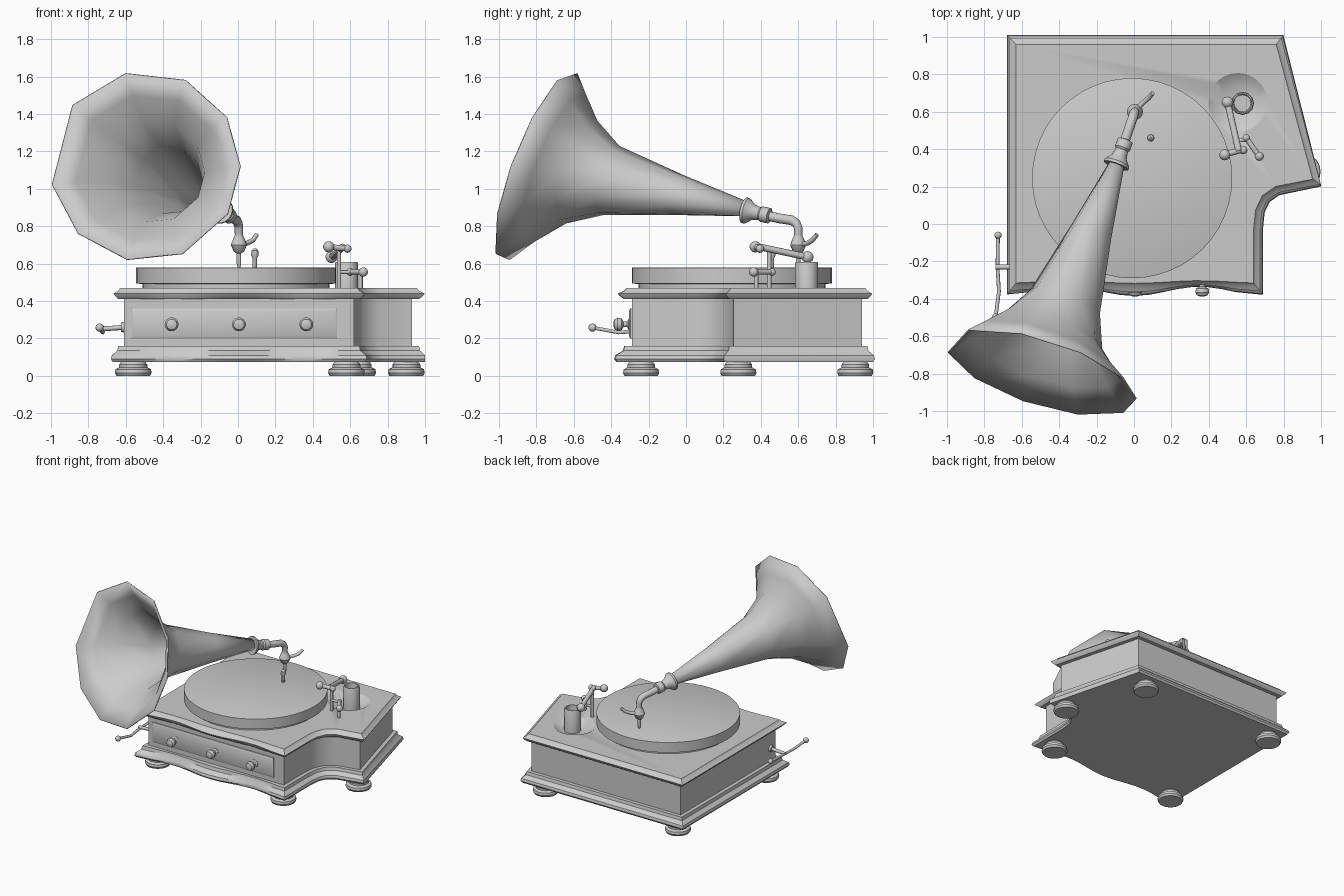
import bpy, bmesh, math
from mathutils import Vector as V


def loft(name, rings, caps=True, smooth=35):
    """Skin a list of equal-length closed rings."""
    bm = bmesh.new()
    rows = [[bm.verts.new(p) for p in ring] for ring in rings]
    n = len(rows[0])
    for a, b in zip(rows, rows[1:]):
        for i in range(n):
            j = (i + 1) % n
            bm.faces.new((a[i], a[j], b[j], b[i]))
    if caps:
        bm.faces.new(rows[0][::-1])
        bm.faces.new(rows[-1])
    bmesh.ops.recalc_face_normals(bm, faces=bm.faces)
    me = bpy.data.meshes.new(name)
    bm.to_mesh(me)
    bm.free()
    ob = bpy.data.objects.new(name, me)
    bpy.context.collection.objects.link(ob)
    bpy.ops.object.select_all(action='DESELECT')
    ob.select_set(True)
    bpy.context.view_layer.objects.active = ob
    bpy.ops.object.shade_smooth_by_angle(angle=math.radians(smooth))
    return ob


def circle(c, r, q, n):
    return [V(c) + q @ V((r * math.cos(t), r * math.sin(t), 0))
            for t in (2 * math.pi * i / n for i in range(n))]


def lathe(name, base, axis, profile, n=20, caps=True):
    """Revolve (radius, height) pairs around an axis."""
    axis = V(axis).normalized()
    q = V((0, 0, 1)).rotation_difference(axis)
    return loft(name, [circle(V(base) + axis * h, r, q, n) for r, h in profile], caps)


def tube(name, pts, r, n=10):
    """Sweep a circle along a path; r is one radius or a list."""
    pts = [V(p) for p in pts]
    rs = r if isinstance(r, list) else [r] * len(pts)
    prev, q, rings = V((0, 0, 1)), V((0, 0, 1)).rotation_difference(V((0, 0, 1))), []
    for i, p in enumerate(pts):
        t = (pts[min(i + 1, len(pts) - 1)] - pts[max(i - 1, 0)]).normalized()
        q = prev.rotation_difference(t) @ q
        prev = t
        rings.append(circle(p, rs[i], q, n))
    return loft(name, rings, smooth=60)


def ball(name, c, r, n=12):
    prof = [(r * math.sin(t), -r * math.cos(t)) for t in (0.15 + 2.84 * i / 7 for i in range(8))]
    return lathe(name, c, (0, 0, 1), prof, n)


# Cabinet outline: wavy front, concave right corner, slanted right side
FRONT = 17
outline = [V((-0.61 + 1.23 * i / (FRONT - 1), -0.29)) for i in range(FRONT)]
outline += [V(p) for p in ((0.62, -0.02), (0.63, 0.08), (0.67, 0.165), (0.75, 0.22),
                           (0.93, 0.255), (0.745, 0.94), (-0.61, 0.94))]


def ring(off, z):
    out, n = [], len(outline)
    for i, p in enumerate(outline):
        a, b = (p - outline[i - 1]).normalized(), (outline[(i + 1) % n] - p).normalized()
        na, nb = V((a.y, -a.x)), V((b.y, -b.x))
        o = p + (na + nb) * off / (1 + na.dot(nb))
        if i < FRONT:
            o.y -= 0.35 * off * math.cos(math.pi * p.x / 0.35)
        out.append(V((min(o.x, 1.0), o.y, z)))
    return out


def prism(name, steps):
    return loft(name, [ring(o, z) for o, z in steps])


# Cabinet
prism("base_moulding", [(0.06, 0.075), (0.07, 0.09), (0.065, 0.11), (0.035, 0.135), (0.03, 0.16), (0, 0.16)])
prism("cabinet_body", [(0, 0.15), (0, 0.42)])
lid = prism("top_plate", [(0, 0.41), (0.03, 0.41), (0.05, 0.43), (0.055, 0.44), (0.03, 0.455), (0.02, 0.47)])

# Round dish sunk into the lid
cutter = lathe("dish_cutter", (0.555, 0.65, 0), (0, 0, 1), [(0.09, 0.425), (0.165, 0.475), (0.165, 0.5)], 28)
cutter.hide_render = True
cutter.hide_viewport = True
cut = lid.modifiers.new("dish", 'BOOLEAN')
cut.object = cutter
cut.operation = 'DIFFERENCE'

# Needle cup
lathe("needle_cup", (0.58, 0.645, 0), (0, 0, 1),
      [(0.062, 0.42), (0.062, 0.60), (0.057, 0.61), (0.05, 0.61), (0.045, 0.48)], 12)

# Feet
for k, (x, y) in enumerate(((-0.56, -0.24), (0.58, -0.24), (0.9, 0.28), (-0.56, 0.905), (0.64, 0.905))):
    lathe(f"foot_{k}", (x, y, 0), (0, 0, 1),
          [(0.09, 0), (0.098, 0.015), (0.095, 0.035), (0.075, 0.045), (0.075, 0.06), (0.06, 0.08)], 18)

# Drawer front with three knobs
loft("drawer_front", [[(-0.02 + sx * (0.55 - d), y, 0.28 + sz * (0.08 - d))
                       for sx, sz in ((-1, -1), (1, -1), (1, 1), (-1, 1))]
                      for d, y in ((0, -0.27), (0, -0.298), (0.012, -0.305))])
for k, x in enumerate((-0.355, 0.005, 0.365)):
    lathe(f"drawer_knob_{k}", (x, -0.29, 0.275), (0, -1, 0),
          [(0.03, 0), (0.03, 0.018), (0.015, 0.025), (0.015, 0.045), (0.034, 0.055),
           (0.037, 0.075), (0.028, 0.092), (0.01, 0.098)], 14)

# Turntable
lathe("turntable", (-0.01, 0.245, 0), (0, 0, 1),
      [(0.50, 0.465), (0.50, 0.49), (0.535, 0.495), (0.535, 0.578), (0.53, 0.58)], 48)
lathe("turntable_pin", (0.09, 0.46, 0), (0, 0, 1),
      [(0.012, 0.57), (0.012, 0.63), (0.02, 0.645), (0.018, 0.67), (0.006, 0.682)], 10)

# Winding crank
tube("crank_shaft", [(-0.6, -0.23, 0.26), (-0.74, -0.23, 0.25)], 0.013)
lathe("crank_collar", (-0.6, -0.23, 0.26), (-1, 0, 0), [(0.03, 0), (0.025, 0.025)], 14)
tube("crank_arm", [(-0.727, -0.06, 0.25), (-0.73, -0.23, 0.243), (-0.722, -0.36, 0.232), (-0.74, -0.5, 0.258)], 0.01)
ball("crank_counterweight", (-0.727, -0.06, 0.25), 0.02)
ball("crank_handle", (-0.74, -0.5, 0.258), 0.022)

# Sound box, needle and side lever
lathe("sound_box", (0.005, 0.6, 0), (0, 0, 1),
      [(0.006, 0.575), (0.012, 0.60), (0.012, 0.655), (0.028, 0.665), (0.043, 0.70),
       (0.03, 0.735), (0.022, 0.75), (0.022, 0.76)], 16)
tube("sound_box_lever", [(0.01, 0.61, 0.70), (0.05, 0.65, 0.71), (0.08, 0.675, 0.725), (0.1, 0.7, 0.755)],
     [0.014, 0.013, 0.013, 0.012])

# Tone arm with flared collar
tube("tone_arm", [(0.005, 0.6, 0.745), (0.005, 0.6, 0.79), (0.0, 0.59, 0.815), (-0.008, 0.565, 0.832),
                  (-0.03, 0.5, 0.842), (-0.05, 0.44, 0.855)], [0.022, 0.023, 0.025, 0.026, 0.026, 0.026], 14)
axis = (-0.37, -1, 0.22)
lathe("horn_collar", (-0.045, 0.45, 0.855), axis,
      [(0.028, 0), (0.042, 0.005), (0.042, 0.05), (0.034, 0.06), (0.042, 0.10), (0.07, 0.135), (0.07, 0.15), (0.035, 0.15)], 18)

# Horn: (centre, radius, x slope, z slope), faceted mouth leaning up and left
angles = [math.radians(a) for a in (102, 65, 31, 0, -30, -67, -101, -135, -169, -220)]
sections = [((-0.085, 0.34, 0.888), 0.036, 0.37, 0.21), ((-0.23, -0.04, 0.966), 0.108, 0.37, 0.21),
            ((-0.37, -0.41, 1.045), 0.188, 0.36, 0.22), ((-0.45, -0.575, 1.09), 0.28, 0.33, 0.3),
            ((-0.48, -0.695, 1.11), 0.4, 0.3, 0.35), ((-0.495, -0.79, 1.12), 0.51, 0.28, 0.36)]
horn = loft("horn", [[(max(-1, c[0] + r * math.cos(a)),
                       c[1] + r * (sz * math.sin(a) - sx * math.cos(a)),
                       c[2] + r * math.sin(a)) for a in angles]
                     for c, r, sx, sz in sections], caps=False, smooth=60)
shell = horn.modifiers.new("shell", 'SOLIDIFY')
shell.thickness = 0.008

# Brake and speed linkage: posts, bars and ball joints
for k, (a, b, r) in enumerate((((0.54, 0.445, 0.46), (0.54, 0.445, 0.68), 0.012),
                               ((0.655, 0.375, 0.46), (0.655, 0.375, 0.56), 0.012),
                               ((0.48, 0.37, 0.69), (0.59, 0.40, 0.68), 0.016),
                               ((0.50, 0.65, 0.635), (0.56, 0.39, 0.69), 0.018),
                               ((0.54, 0.445, 0.68), (0.56, 0.39, 0.685), 0.014),
                               ((0.60, 0.46, 0.555), (0.67, 0.36, 0.555), 0.014),
                               ((0.54, 0.445, 0.555), (0.61, 0.45, 0.555), 0.01))):
    tube(f"linkage_bar_{k}", [a, b], r)
for k, (c, r) in enumerate((((0.485, 0.37, 0.69), 0.03), ((0.585, 0.395, 0.68), 0.022),
                            ((0.50, 0.65, 0.635), 0.032), ((0.67, 0.362, 0.555), 0.025),
                            ((0.60, 0.46, 0.555), 0.02))):
    ball(f"linkage_joint_{k}", c, r)
